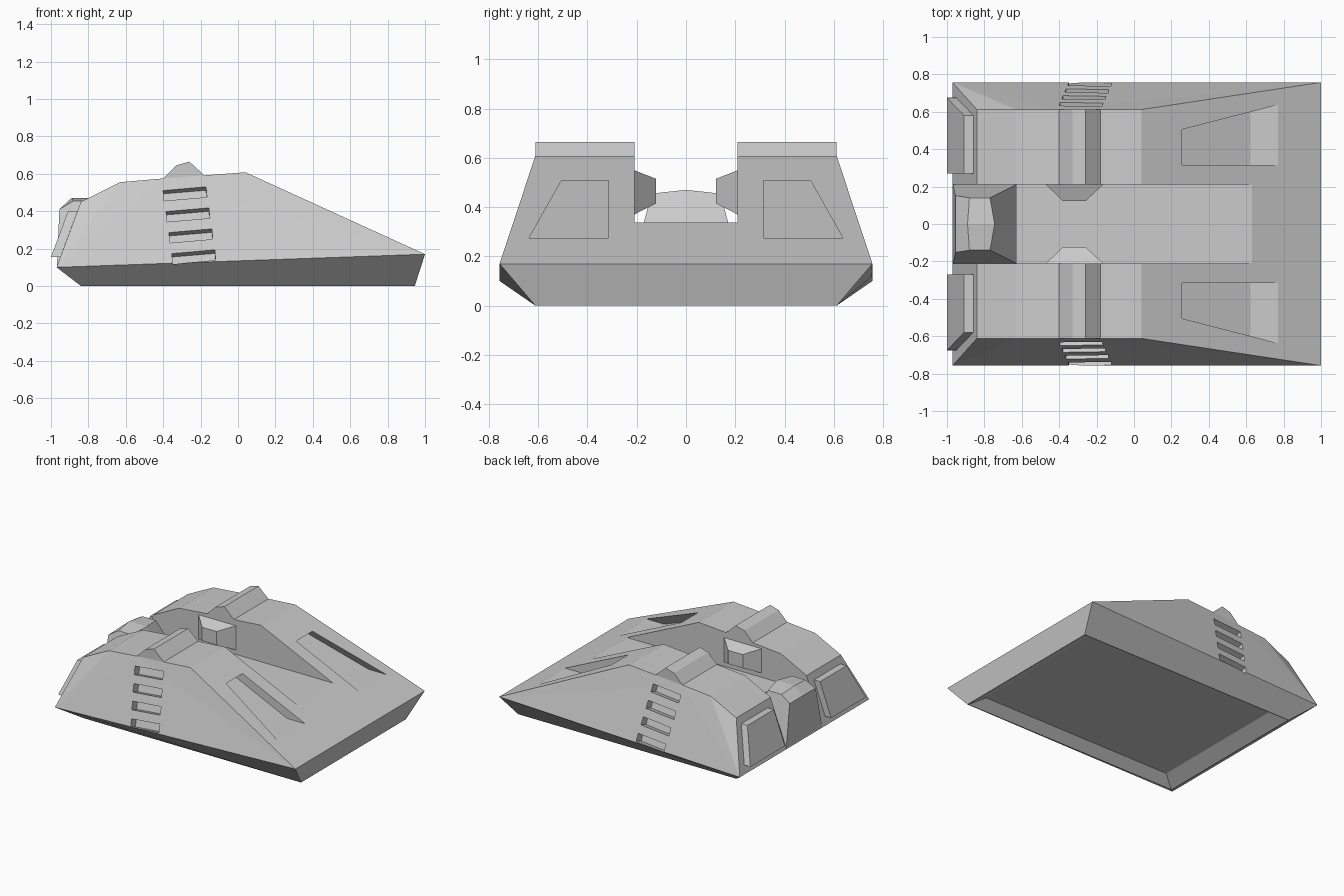
import bpy, bmesh, math
from mathutils import Vector

if "Cube" in bpy.data.objects:
    bpy.data.objects.remove(bpy.data.objects["Cube"])


def add_loft(bm, rings, caps=None):
    """Skin matching closed rings, then close both ends."""
    vs = [[bm.verts.new(p) for p in r] for r in rings]
    n = len(rings[0])
    for a, b in zip(vs, vs[1:]):
        for i in range(n):
            j = (i + 1) % n
            bm.faces.new((a[i], a[j], b[j], b[i]))
    for cap in caps or [range(n)]:
        bm.faces.new([vs[0][i] for i in cap])
        bm.faces.new([vs[-1][i] for i in cap])


def finish(bm, name):
    bmesh.ops.recalc_face_normals(bm, faces=bm.faces[:])
    me = bpy.data.meshes.new(name)
    bm.to_mesh(me)
    bm.free()
    ob = bpy.data.objects.new(name, me)
    bpy.context.collection.objects.link(ob)
    return ob


def loft(name, rings, caps=None):
    bm = bmesh.new()
    add_loft(bm, rings, caps)
    return finish(bm, name)


def flip(ring, s):
    return [(x, s * y, z) for x, y, z in ring]


def at_y(profile, y):
    return [(x, y, z) for x, z in profile]


# Hull: half outline of rim, roof line and keel, skinned across the width
half = [(-.97, .757, .10), (-.84, .612, .45), (-.63, .612, .555), (-.40, .612, .575),
        (.04, .612, .608), (1, .757, .17), (.945, .612, 0), (-.84, .612, 0)]
sides = [(0, 1, 2), (0, 2, 3), (0, 3, 5), (3, 4, 5), (0, 5, 6, 7)]
hull = loft("hull", [half, flip(half, -1)], sides)

# Cutters: central channel, underside recess, front intakes and side vents
bm = bmesh.new()
channel = [(-.63, .338), (.8, .338), (.8, 1), (-1.2, 1), (-1.2, .105), (-.97, .105), (-.63, .19)]
add_loft(bm, [at_y(channel, -.21), at_y(channel, .21)])
add_loft(bm, [[(.0525 + k * .8905 * u, k * .61 * v, z)
               for u, v in ((-1, -1), (1, -1), (1, 1), (-1, 1))]
              for k, z in ((1.1, -.055), (.885, .058))])
for s in (1, -1):
    # intake outline on the sloping nose, pushed straight back
    outline = [(.26, .315, .509), (.26, .505, .509), (.77, .637, .275), (.77, .315, .275)]
    add_loft(bm, [flip([(x + d, y, z) for x, y, z in outline], s) for d in (-.147, .5)])
    for i in range(4):
        x, z = -.283 + .0155 * i, .493 - .1125 * i
        y = .757 - .145 * (z - .125) / .457
        up0 = Vector((0, -.307, .952))
        out = Vector((0, .952, .307))
        t = math.radians(5)
        along = Vector((math.cos(t), 0, 0)) + up0 * math.sin(t)
        up = up0 * math.cos(t) - Vector((math.sin(t), 0, 0))
        c = Vector((x, y, z))
        ring = [c + along * a * .115 + up * b * .029
                for a, b in ((-1, -1), (1, -1), (1, 1), (-1, 1))]
        add_loft(bm, [flip([p + out * d for p in ring], s) for d in (-.06, .06)])
cutter = finish(bm, "hull_cutter")
cutter.hide_render = True

mod = hull.modifiers.new("cut", 'BOOLEAN')
mod.operation = 'DIFFERENCE'
mod.solver = 'EXACT'
mod.object = cutter
bpy.context.view_layer.objects.active = hull
bpy.ops.object.modifier_apply(modifier=mod.name)
bpy.data.objects.remove(cutter)

ridge = [(-.40, .575), (-.33, .645), (-.26, .665), (-.18, .5915)]
for s, side in ((1, "back"), (-1, "front")):
    # Raised ridge across each roof half
    loft("roof_ridge_" + side, [at_y(ridge, .21 * s), at_y(ridge, .612 * s)])
    # Tapered block on the channel wall
    wall = [(-.47, .21, .37), (-.165, .21, .37), (-.165, .21, .55), (-.47, .21, .55)]
    tip = [(-.38, .122, .415), (-.26, .122, .415), (-.26, .122, .515), (-.38, .122, .515)]
    loft("channel_block_" + side, [flip(wall, s), flip(tip, s)])
    # Raised exhaust panel on the sloping rear face
    base = [(-.95, .27, .155), (-.95, .675, .155), (-.859, .58, .40), (-.859, .27, .40)]
    face = [(x - .05, y, z) for x, y, z in base]
    loft("exhaust_panel_" + side, [flip(base, s), flip(face, s)])

# Faceted rear housing filling the end of the channel
edge = [(-.63, .21, .19), (-.77, .14, .455), (-.88, .14, .455), (-.955, .152, .41), (-.968, .21, .105)]
mid = [(-.63, 0, .19), (-.745, 0, .47), (-.89, 0, .47), (-.955, 0, .41), (-.968, 0, .105)]
loft("rear_housing", [edge, mid, flip(edge, -1)])
